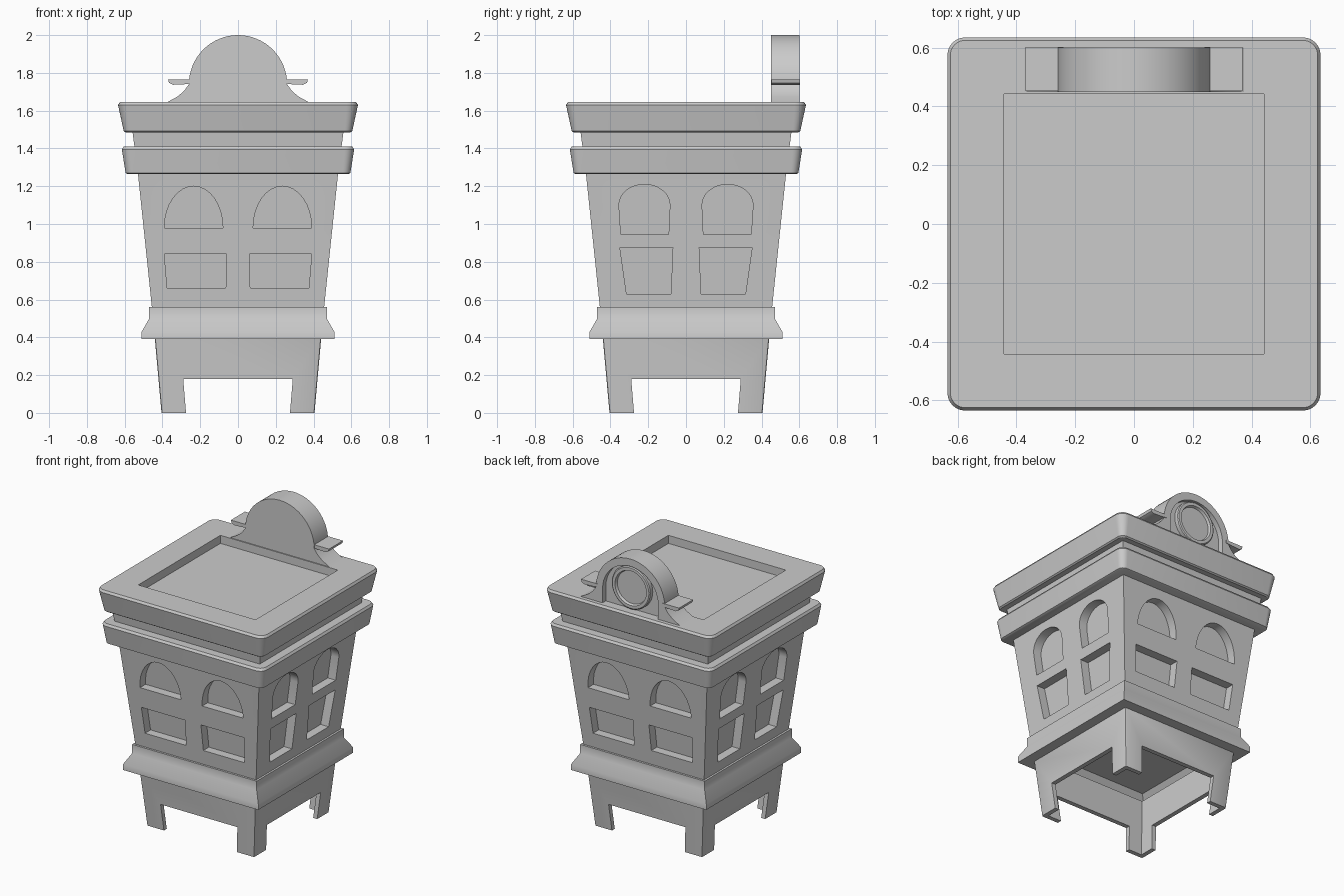
import bpy, bmesh
from math import sin, cos, pi
from mathutils import Matrix, Vector

if "Cube" in bpy.data.objects:
    bpy.data.objects.remove(bpy.data.objects["Cube"])


def finish(name, bm):
    bmesh.ops.remove_doubles(bm, verts=bm.verts, dist=1e-5)
    bmesh.ops.recalc_face_normals(bm, faces=bm.faces)
    me = bpy.data.meshes.new(name)
    bm.to_mesh(me)
    bm.free()
    ob = bpy.data.objects.new(name, me)
    bpy.context.collection.objects.link(ob)
    return ob


def stack(name, rows, n=6):
    """Loft rounded squares given as (half width, z, corner radius)."""
    bm = bmesh.new()
    rings = []
    for h, z, r in rows:
        ring = []
        for q in range(4):
            for i in range(n + 1):
                a = (q + i / n) * pi / 2
                sx, sy = ((1, 1), (-1, 1), (-1, -1), (1, -1))[q]
                ring.append(bm.verts.new((sx * (h - r) + r * cos(a), sy * (h - r) + r * sin(a), z)))
        rings.append(ring)
    m = len(rings[0])
    for a, b in zip(rings, rings[1:]):
        for i in range(m):
            bm.faces.new((a[i], a[(i + 1) % m], b[(i + 1) % m], b[i]))
    bm.faces.new(rings[0])
    bm.faces.new(rings[-1])
    return finish(name, bm)


def prism(bm, a, b):
    """Join two matching outlines into a closed solid."""
    a = [bm.verts.new(p) for p in a]
    b = [bm.verts.new(p) for p in b]
    bm.faces.new(a)
    bm.faces.new(b[::-1])
    for i in range(len(a)):
        j = (i + 1) % len(a)
        bm.faces.new((a[i], b[i], b[j], a[j]))


def slab(bm, pts, y0, y1):
    prism(bm, [(x, y0, z) for x, z in pts], [(x, y1, z) for x, z in pts])


def arc(cx, cz, a, h, n=16):
    return [(cx + a * cos(pi * i / n), cz + h * sin(pi * i / n)) for i in range(n + 1)]


def cut(ob, cutter):
    cutter.hide_render = True
    mod = ob.modifiers.new("cut", 'BOOLEAN')
    mod.operation = 'DIFFERENCE'
    mod.solver = 'EXACT'
    mod.object = cutter
    bpy.context.view_layer.objects.active = ob
    bpy.ops.object.modifier_apply(modifier=mod.name)
    bpy.data.objects.remove(cutter)


# Hollow base: legs, skirt and stepped ledge
base = stack("leg_base", [(.43, .48, 0), (.47, .43, 0), (.47, .41, 0), (.41, .41, 0), (.375, 0, 0),
                          (.405, 0, .01), (.44, .39, .01), (.51, .39, 0), (.51, .43, 0),
                          (.47, .50, 0), (.47, .56, 0)], 2)
for turn in (0, pi / 2):
    bm = bmesh.new()
    slab(bm, [(-.267, -.1), (.267, -.1), (.29, .18), (-.29, .18)], -1, 1)
    bm.transform(Matrix.Rotation(turn, 4, 'Z'))
    cut(base, finish("opening_cutter", bm))

# Tapered body with recessed windows on all four sides
body = stack("body", [(.455, .55, 0), (.53, 1.27, 0), (.56, 1.5, 0)], 1)
wide = [arc(.235, .98, .155, .22), [(.06, .84), (.39, .84), (.375, .66), (.065, .66)]]
tall = [[(.092, .945), (.345, .945)] + arc(.22, 1.10, .135, .11),
        [(.07, .875), (.35, .875), (.315, .63), (.08, .63)]]
bm = bmesh.new()
for k in range(4):
    rot = Matrix.Rotation(k * pi / 2, 3, 'Z')
    for side in (-1, 1):
        for pts in (tall if k % 2 else wide):
            prism(bm, *[[rot @ Vector((side * x, -(.455 + (z - .55) * .104 + d), z)) for x, z in pts]
                        for d in (.1, -.06)])
cut(body, finish("window_cutter", bm))

# Two cornice bands, the upper one with a sunken roof panel
stack("lower_cornice", [(.585, 1.265, .03), (.595, 1.27, .04), (.615, 1.395, .05), (.605, 1.41, .045)])
stack("upper_cornice", [(.595, 1.485, .03), (.605, 1.492, .04), (.635, 1.63, .06), (.625, 1.645, .05),
                        (.443, 1.645, 0), (.443, 1.59, 0)])

# Domed gable at the back edge with an arched recess
flare = [(.375, 1.645), (.32, 1.675), (.285, 1.705)]
outline = [(.375, 1.62)] + flare + arc(0, 1.74, .26, .26, 32) + \
          [(-x, z) for x, z in flare[::-1]] + [(-.375, 1.62)]
bm = bmesh.new()
slab(bm, outline, .45, .60)
gable = finish("gable", bm)
bm = bmesh.new()
slab(bm, [(-.21, 1.645), (.21, 1.645)] + arc(0, 1.74, .21, .21, 32), .565, .7)
cut(gable, finish("gable_cutter", bm))

# Side fins of the gable
bm = bmesh.new()
for s in (-1, 1):
    slab(bm, [(s * x, z) for x, z in [(.24, 1.765), (.37, 1.765), (.365, 1.747), (.345, 1.737),
                                      (.29, 1.739), (.24, 1.745)]], .452, .603)
finish("gable_fins", bm)

# Round ring and plate on the gable back
ring = stack("gable_ring", [(.145, .55, .145), (.145, .592, .145), (.138, .597, .138), (.118, .597, .118),
                            (.112, .58, .112)], 8)
ring.rotation_euler.x = -pi / 2
ring.location.z = 1.80

# Smooth the rounded parts, keep edges sharp
for ob in bpy.context.collection.objects:
    ob.select_set(True)
bpy.context.view_layer.objects.active = body
bpy.ops.object.shade_smooth_by_angle(angle=pi / 6)
